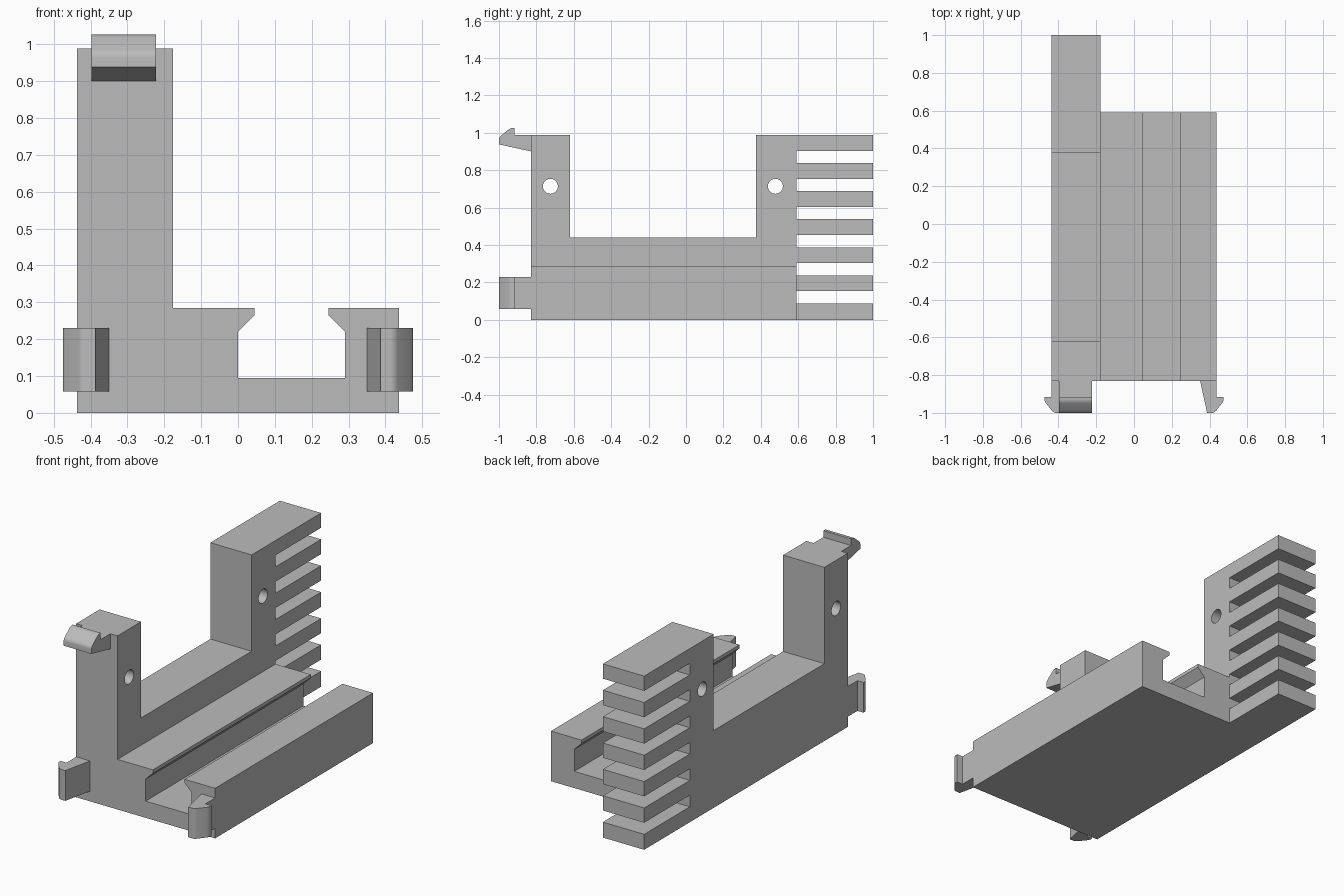
import bpy, bmesh, math
from mathutils import Vector

cube = bpy.data.objects.get("Cube")
if cube:
    bpy.data.objects.remove(cube, do_unlink=True)

grey = bpy.data.materials.new("plain grey")
grey.use_nodes = True
grey.diffuse_color = (0.5, 0.5, 0.5, 1)
grey.node_tree.nodes["Principled BSDF"].inputs["Base Color"].default_value = (0.5, 0.5, 0.5, 1)


def prism(name, profile, axis, lo, hi, soft=()):
    """Extrude a 2D profile along an axis; round the long edges at the soft corners."""
    def place(p, d):
        c = list(p)
        c.insert(axis, d)
        return Vector(c)
    bm = bmesh.new()
    start = [bm.verts.new(place(p, lo)) for p in profile]
    end = [bm.verts.new(place(p, hi)) for p in profile]
    bm.faces.new(start)
    bm.faces.new(end)
    n = len(profile)
    for i in range(n):
        j = (i + 1) % n
        bm.faces.new((start[i], start[j], end[j], end[i]))
    bmesh.ops.recalc_face_normals(bm, faces=bm.faces)
    edges = [bm.edges.get((start[i], end[i])) for i in soft]
    if edges:
        bmesh.ops.bevel(bm, geom=edges, offset=0.012, segments=4, profile=0.5, affect='EDGES')
    mesh = bpy.data.meshes.new(name)
    bm.to_mesh(mesh)
    bm.free()
    mesh.materials.append(grey)
    obj = bpy.data.objects.new(name, mesh)
    bpy.context.collection.objects.link(obj)
    return obj


def activate(obj):
    bpy.ops.object.select_all(action='DESELECT')
    obj.select_set(True)
    bpy.context.view_layer.objects.active = obj


SIDE, INNER = 0.437, -0.177
FRONT, BACK, TIP = -0.83, 0.59, 1.0
TOP = 0.988

# Channel base with overhanging chamfered lips
channel = [(INNER, 0), (SIDE, 0), (SIDE, 0.285), (0.245, 0.285), (0.245, 0.265),
           (0.29, 0.22), (0.29, 0.095), (0, 0.095), (0, 0.22),
           (0.045, 0.265), (0.045, 0.285), (INNER, 0.285)]
prism("channel_base", channel, 1, FRONT, BACK)

# Side wall with two posts and a comb of seven fins at the back
wall = [(FRONT, 0)]
for i in range(7):
    z = 0.15 * i
    bottom = z + 0.004 if i else 0
    wall += [(BACK, bottom)] if i else []
    wall += [(TIP, bottom), (TIP, z + 0.088)]
    wall += [(BACK, z + 0.088)] if i < 6 else []
wall += [(0.375, TOP), (0.375, 0.44), (-0.62, 0.44), (-0.62, TOP), (FRONT, TOP)]
side_wall = prism("side_wall", wall, 0, -SIDE, INNER)

# Round holes through the posts
for y in (-0.725, 0.478):
    ring = [(y + 0.04 * math.cos(math.tau * k / 32), 0.714 + 0.04 * math.sin(math.tau * k / 32))
            for k in range(32)]
    cutter = prism("hole_cutter", ring, 0, -0.6, 0)
    cutter.hide_render = True
    mod = side_wall.modifiers.new("hole", 'BOOLEAN')
    mod.operation = 'DIFFERENCE'
    mod.solver = 'EXACT'
    mod.object = cutter
    activate(side_wall)
    bpy.ops.object.modifier_apply(modifier=mod.name)
    bpy.data.objects.remove(cutter, do_unlink=True)

# Snap hooks: a pair at the lower sides and one on top of the front post
hook = [(0.35, FRONT), (0.387, -1), (0.425, -1), (0.475, -0.938),
        (0.475, -0.917), (SIDE, -0.917), (SIDE, FRONT)]
for name, s in (("left_hook", 1), ("right_hook", -1)):
    prism(name, [(s * x, y) for x, y in hook], 2, 0.058, 0.23, soft=(2, 3))
top_hook = [(y, x + TOP - SIDE) for x, y in hook]
prism("top_hook", top_hook, 0, -0.397, -0.222, soft=(2, 3))

# Smooth only the rounded areas
for obj in bpy.context.scene.objects:
    if obj.type == 'MESH':
        activate(obj)
        bpy.ops.object.shade_smooth_by_angle(angle=math.radians(30))
